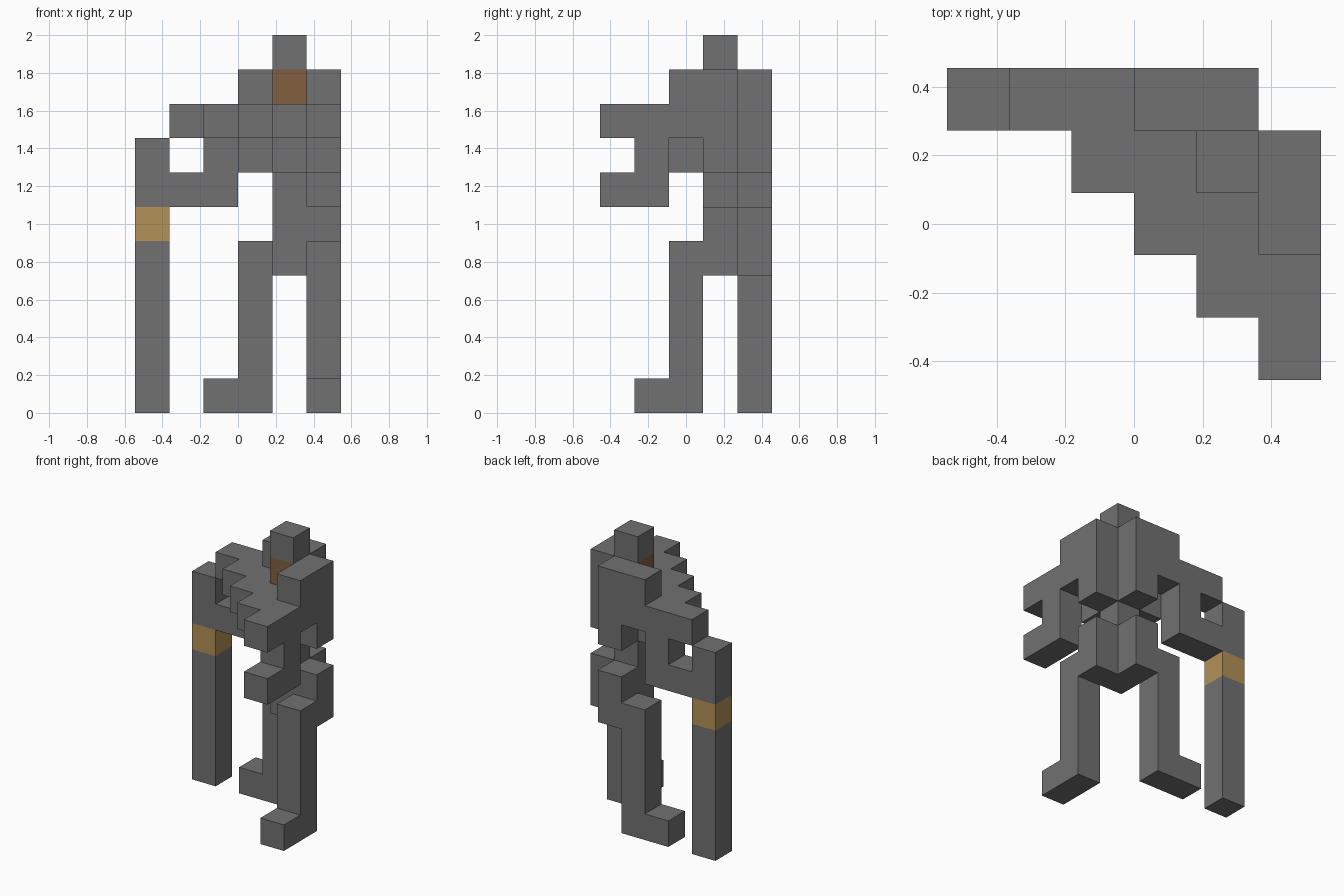
import bpy, bmesh
from mathutils import Vector

cube = bpy.data.objects.get("Cube")
if cube:
    bpy.data.objects.remove(cube)

U = 2 / 11  # edge of one block


def material(name, rgb):
    m = bpy.data.materials.new(name)
    m.use_nodes = True
    m.diffuse_color = (*rgb, 1)
    m.node_tree.nodes["Principled BSDF"].inputs["Base Color"].default_value = (*rgb, 1)
    return m


grey = material("dark grey", (0.165, 0.165, 0.165))
brown = material("brown", (0.22, 0.115, 0.05))
tan = material("tan", (0.45, 0.285, 0.095))

# Blocks are counted from the back corner: a towards -x, b towards -y, k upwards
parts = {}


def box(a, b, k):
    """All blocks in the inclusive ranges a, b and k."""
    return {(i, j, n) for i in range(a[0], a[1] + 1)
            for j in range(b[0], b[1] + 1) for n in range(k[0], k[1] + 1)}


def add(name, blocks, mat=grey):
    parts[name] = (blocks, mat)


def add_pair(name, blocks):
    """The figure faces along the diagonal, so swapping a and b mirrors it."""
    add("right_" + name, blocks)
    add("left_" + name, {(b, a, k) for a, b, k in blocks})


# Limbs
add_pair("leg", box((2, 2), (0, 0), (0, 4)))
add_pair("foot", box((3, 3), (0, 0), (0, 0)))
add_pair("shoulder", box((1, 2), (0, 0), (9, 9)))
add_pair("elbow", box((3, 3), (0, 0), (7, 7)))
add_pair("forearm", box((3, 4), (0, 0), (6, 6)))

# Trunk, with a notch down the back corner
notch = box((0, 0), (0, 0), (0, 10))
add("pelvis", box((0, 1), (0, 1), (4, 5)) - notch)
add("waist", {(1, 1, 6)})
add("ribs", box((0, 1), (0, 1), (7, 7)) - notch | {(2, 1, 7), (1, 2, 7)})
add("stepped_chest", {c for c in box((0, 4), (0, 4), (8, 8)) if sum(c[:2]) <= 4} - notch)
add("neck", {(1, 1, 9)}, brown)
add("head", {(1, 1, 10)})

# Staff
add("staff_shaft", box((5, 5), (0, 0), (0, 4)))
add("staff_band", {(5, 0, 5)}, tan)
add("staff_top", box((5, 5), (0, 0), (6, 7)))

occupied = set().union(*(blocks for blocks, _ in parts.values()))


def build(name, blocks, mat):
    """Skin the blocks with outer faces only and merge the flat areas."""
    bm = bmesh.new()
    for a, b, k in blocks:
        centre = Vector((2.5 - a, 2 - b, k + 0.5))
        for axis in range(3):
            for sign in (-1, 1):
                d = Vector((0, 0, 0))
                d[axis] = sign
                if (a - int(d.x), b - int(d.y), k + int(d.z)) in occupied:
                    continue
                u = Vector((0, 0, 0))
                u[(axis + 1) % 3] = 0.5
                v = d.cross(u)
                mid = centre + d / 2
                bm.faces.new([bm.verts.new((mid + p) * U)
                              for p in (-u - v, u - v, u + v, v - u)])
    bmesh.ops.remove_doubles(bm, verts=bm.verts, dist=0.001)
    bmesh.ops.dissolve_limit(bm, angle_limit=0.01, verts=bm.verts, edges=bm.edges)
    mesh = bpy.data.meshes.new(name)
    bm.to_mesh(mesh)
    bm.free()
    mesh.materials.append(mat)
    bpy.context.collection.objects.link(bpy.data.objects.new(name, mesh))


for part, (blocks, mat) in parts.items():
    build(part, blocks, mat)
